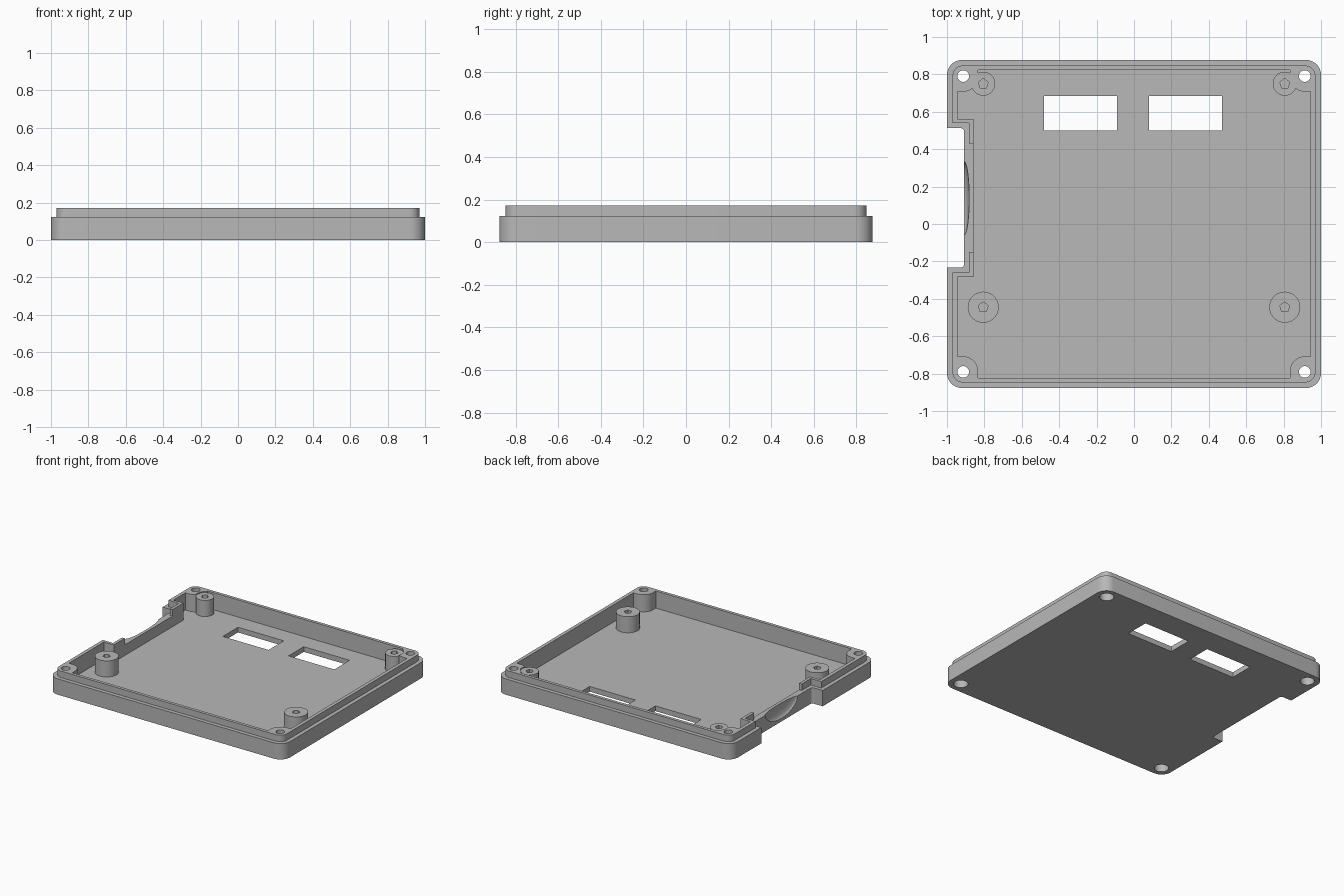
import bpy, bmesh, math
from mathutils import Vector

if "Cube" in bpy.data.objects:
    bpy.data.objects.remove(bpy.data.objects["Cube"])

grey = bpy.data.materials.new("mid grey plastic")
grey.use_nodes = True
COLOUR = (0.48, 0.48, 0.48, 1)
grey.diffuse_color = COLOUR
grey.node_tree.nodes["Principled BSDF"].inputs["Base Color"].default_value = COLOUR


def add_object(name, bm):
    bmesh.ops.recalc_face_normals(bm, faces=bm.faces)
    mesh = bpy.data.meshes.new(name)
    bm.to_mesh(mesh)
    bm.free()
    mesh.materials.append(grey)
    obj = bpy.data.objects.new(name, mesh)
    bpy.context.collection.objects.link(obj)
    return obj


def fillet(corners, steps=8):
    """Round each (x, y, radius) corner of a right-angled outline."""
    points = []
    for i, (x, y, r) in enumerate(corners):
        p = Vector((x, y))
        if r == 0:
            points.append(p)
            continue
        a = (Vector(corners[i - 1][:2]) - p).normalized() * r
        b = (Vector(corners[(i + 1) % len(corners)][:2]) - p).normalized() * r
        for k in range(steps + 1):
            t = math.pi / 2 * k / steps
            points.append(p + a * (1 - math.sin(t)) + b * (1 - math.cos(t)))
    return points


def prism(name, points, z0, z1):
    bm = bmesh.new()
    face = bm.faces.new([bm.verts.new((p[0], p[1], z0)) for p in points])
    ext = bmesh.ops.extrude_face_region(bm, geom=[face])
    top = [v for v in ext["geom"] if isinstance(v, bmesh.types.BMVert)]
    bmesh.ops.translate(bm, verts=top, vec=(0, 0, z1 - z0))
    return add_object(name, bm)


def box(name, x0, x1, y0, y1, z0, z1):
    return prism(name, [(x0, y0), (x1, y0), (x1, y1), (x0, y1)], z0, z1)


def cylinder(name, x, y, r, z0, z1, sides=40):
    ring = [(x + r * math.sin(math.tau * k / sides), y + r * math.cos(math.tau * k / sides))
            for k in range(sides)]
    return prism(name, ring, z0, z1)


def combine(target, tool, operation="DIFFERENCE"):
    mod = target.modifiers.new("combine", "BOOLEAN")
    mod.operation, mod.solver, mod.object = operation, "EXACT", tool
    bpy.context.view_layer.objects.active = target
    bpy.ops.object.modifier_apply(modifier=mod.name)
    bpy.data.objects.remove(tool)


def notch(d):
    """Side notch corners, walked from back to front, inset by d."""
    x, back, front = -0.908 + d * 0.9, 0.513 + d * 0.9, -0.233 - d * 0.9
    return x, back, front


def outline(d, r):
    x, y = 1 - d, 0.877 - d
    nx, back, front = notch(d)
    n = 0.02 if d == 0 else 0
    return fillet([(-x, -y, r), (x, -y, r), (x, y, r), (-x, y, r),
                   (-x, back, 0), (nx, back, n), (nx, front, n), (-x, front, 0)])


# Tray body with raised inner lip
tray = prism("case_tray", outline(0, 0.08), 0, 0.122)
combine(tray, prism("lip", outline(0.03, 0.055), 0.06, 0.172), "UNION")

# Cavity, leaving a rounded screw block in every corner
x, y, bx, by = 0.943, 0.823, 0.833, 0.708
nx, back, front = notch(0.055)
cavity = fillet([
    (-bx, -y, 0), (bx, -y, 0), (bx, -by, 0.08), (x, -by, 0),
    (x, by, 0), (bx, by, 0.08), (bx, y, 0), (-bx, y, 0),
    (-bx, by, 0.08), (-x, by, 0), (-x, back, 0), (nx, back, 0),
    (nx, front, 0), (-x, front, 0), (-x, -by, 0), (-bx, -by, 0.08)])
combine(tray, prism("cavity", cavity, 0.04, 0.3))

# Lowered wall and finger scoop beside the notch
combine(tray, box("wall_gap", -0.95, -0.82, -0.15, 0.43, 0.122, 0.3))
bm = bmesh.new()
bmesh.ops.create_uvsphere(bm, u_segments=48, v_segments=24, radius=1)
bmesh.ops.scale(bm, verts=bm.verts, vec=(0.028, 0.197, 0.1))
bmesh.ops.translate(bm, verts=bm.verts, vec=(-0.909, 0.137, 0.125))
combine(tray, add_object("scoop", bm))

# Standoff posts with five-sided pilot holes
for side in (-1, 1):
    for py, r in ((0.75, 0.064), (-0.445, 0.083)):
        px = side * 0.806
        combine(tray, cylinder("post", px, py, r, 0.02, 0.164), "UNION")
        if py > 0:
            combine(tray, cylinder("post_clearance", px, py, r + 0.001, 0.164, 0.3))
        combine(tray, cylinder("pilot_hole", px, py, 0.028, 0.06, 0.3, 5))

# Corner screw holes, counterbored underneath
for sx in (-1, 1):
    for sy in (-1, 1):
        combine(tray, cylinder("screw_hole", sx * 0.913, sy * 0.791, 0.031, -0.1, 0.3))
        combine(tray, cylinder("counterbore", sx * 0.913, sy * 0.791, 0.05, -0.1, 0.06))

# Two rectangular floor windows
for x0 in (-0.48, 0.08):
    combine(tray, box("window", x0, x0 + 0.39, 0.5, 0.685, -0.1, 0.3))

# Smooth curved walls, crisp edges
bpy.ops.object.select_all(action="DESELECT")
tray.select_set(True)
bpy.context.view_layer.objects.active = tray
bpy.ops.object.shade_smooth_by_angle(angle=math.radians(30))
